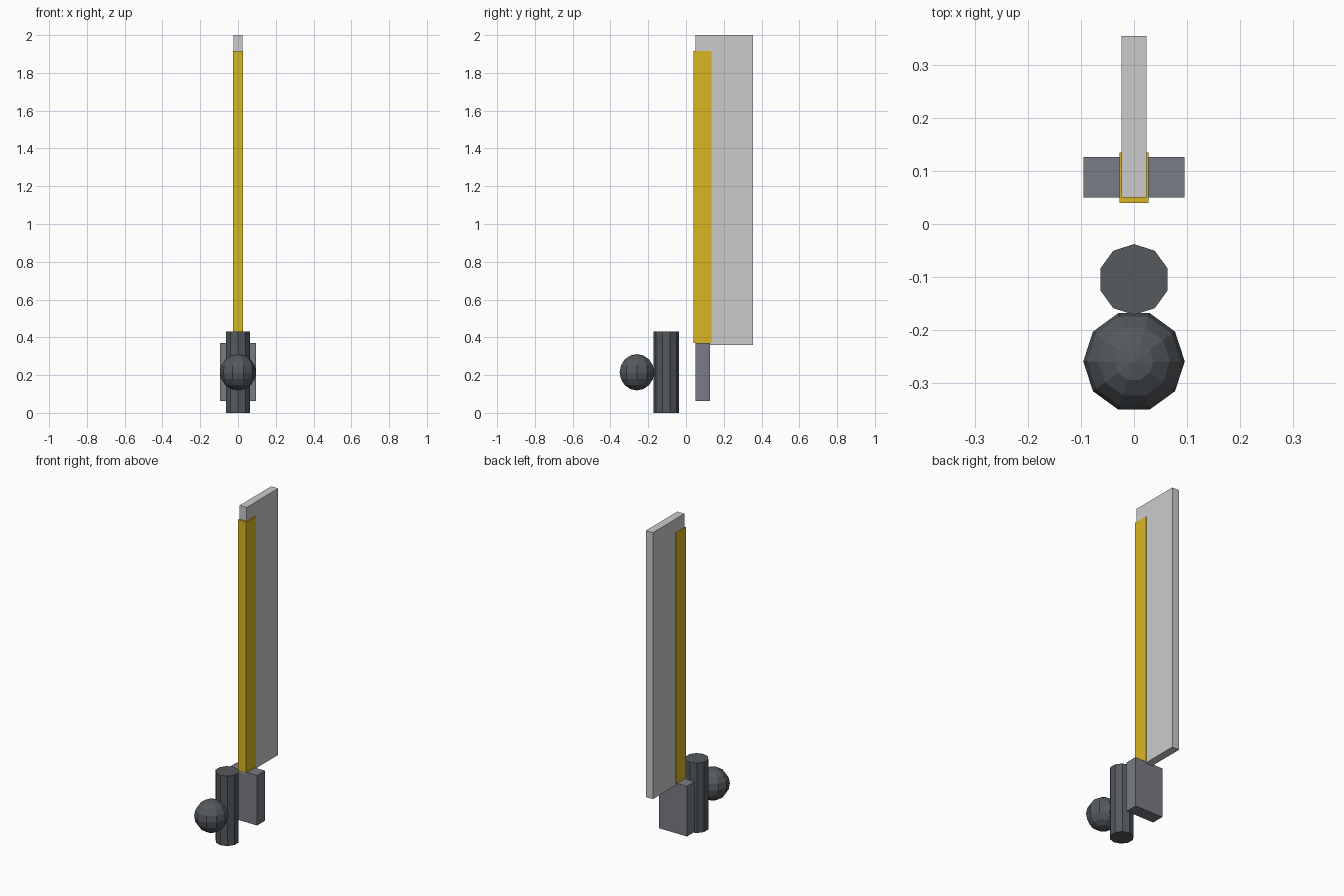
import bpy

if "Cube" in bpy.data.objects:
    bpy.data.objects.remove(bpy.data.objects["Cube"])

def material(name, rgb):
    m = bpy.data.materials.new(name)
    m.diffuse_color = (*rgb, 1)
    m.use_nodes = True
    m.node_tree.nodes["Principled BSDF"].inputs["Base Color"].default_value = m.diffuse_color
    return m

def finish(name, mat):
    ob = bpy.context.object
    ob.name = name
    ob.data.materials.append(mat)
    return ob

def box(name, lo, hi, mat):
    bpy.ops.mesh.primitive_cube_add(size=1, location=[(a + b) / 2 for a, b in zip(lo, hi)])
    bpy.context.object.scale = [b - a for a, b in zip(lo, hi)]
    return finish(name, mat)

pale = material("pale_grey", (0.6, 0.61, 0.59))
yellow = material("yellow", (0.7, 0.47, 0.015))
steel = material("steel_grey", (0.19, 0.2, 0.23))
dark = material("dark_grey", (0.09, 0.1, 0.11))

# Tall panel with its yellow edge sleeve and mounting block
box("blade", (-0.024, 0.05, 0.36), (0.024, 0.356, 2.0), pale)
box("edge_sleeve", (-0.027, 0.04, 0.37), (0.027, 0.135, 1.915), yellow)
box("mounting_block", (-0.0955, 0.05, 0.062), (0.0955, 0.127, 0.37), steel)

# Ten-sided post
bpy.ops.mesh.primitive_cylinder_add(vertices=10, radius=0.067, depth=0.43,
                                    location=(0, -0.105, 0.215))
finish("post", dark)

# Low-poly ball on the front of the post
bpy.ops.mesh.primitive_uv_sphere_add(segments=10, ring_count=8, radius=0.096,
                                     location=(0, -0.26, 0.215),
                                     rotation=(0, 0, 1.5707963))
finish("ball", dark)
